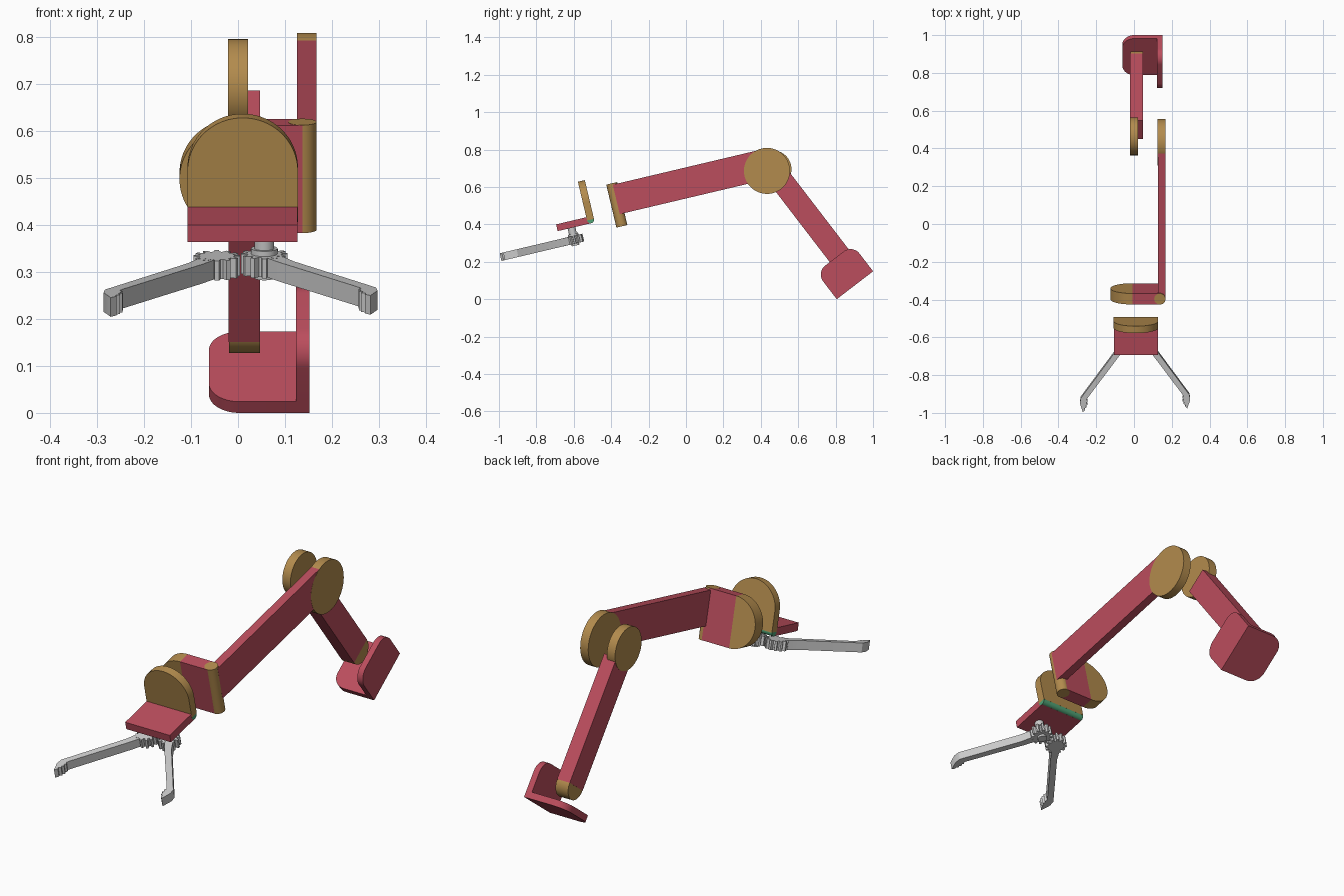
import bpy, bmesh
from math import sin, cos, pi, radians
from mathutils import Matrix, Vector

if "Cube" in bpy.data.objects:
    bpy.data.objects.remove(bpy.data.objects["Cube"])


def material(name, rgb):
    m = bpy.data.materials.new(name)
    m.diffuse_color = (*rgb, 1)
    m.use_nodes = True
    m.node_tree.nodes["Principled BSDF"].inputs["Base Color"].default_value = m.diffuse_color
    return m


RED = material("red", (0.50, 0.075, 0.11))
GOLD = material("gold", (0.45, 0.26, 0.075))
GREEN = material("green", (0.08, 0.36, 0.18))

# Two tilted frames: local (x, along, up)
UPPER = Matrix.Rotation(radians(13.3), 4, 'X')
LOWER = Matrix.Translation((0, 0.806, 0)) @ Matrix.Rotation(radians(37.5), 4, 'X')


def arc(cx, cy, r, a0=0, a1=360, n=48):
    full = a1 - a0 == 360
    k = n if full else n + 1
    return [(cx + r * cos(radians(a0 + (a1 - a0) * i / n)),
             cy + r * sin(radians(a0 + (a1 - a0) * i / n))) for i in range(k)]


def rect(x0, x1, y0, y1):
    return [(x0, y0), (x1, y0), (x1, y1), (x0, y1)]


def prism(name, frame, axis, pts, lo, hi, mat=None):
    """Extrude a flat profile from lo to hi along local axis 0, 1 or 2."""
    def place(p, h):
        c = list(p)
        c.insert(axis, h)
        return frame @ Vector(c)
    bm = bmesh.new()
    a = [bm.verts.new(place(p, lo)) for p in pts]
    b = [bm.verts.new(place(p, hi)) for p in pts]
    bm.faces.new(a)
    bm.faces.new(b)
    for i in range(len(pts)):
        j = (i + 1) % len(pts)
        bm.faces.new((a[i], a[j], b[j], b[i]))
    bmesh.ops.recalc_face_normals(bm, faces=bm.faces)
    me = bpy.data.meshes.new(name)
    bm.to_mesh(me)
    bm.free()
    ob = bpy.data.objects.new(name, me)
    bpy.context.collection.objects.link(ob)
    if mat:
        me.materials.append(mat)
    bpy.ops.object.select_all(action='DESELECT')
    ob.select_set(True)
    bpy.context.view_layer.objects.active = ob
    bpy.ops.object.shade_smooth_by_angle(angle=radians(25))
    return ob


# Base bracket: foot plate and side plate
prism("base_foot_plate", LOWER, 2,
      [(0.152, 0), (0.152, 0.245)] + arc(0.003, 0.18, 0.065, 90, 180, 12)
      + arc(0.003, 0.065, 0.065, 180, 270, 12), 0, 0.03, RED)
prism("base_side_plate", LOWER, 0,
      [(0, 0.03), (0.245, 0.03)] + arc(0.185, 0.12, 0.06, 0, 90, 12)
      + arc(0.06, 0.12, 0.06, 90, 180, 12), 0.123, 0.152, RED)

# Lower arm with base pivot and elbow disc
prism("lower_arm", LOWER, 0, rect(0.091, 0.213, 0.12, 0.702), -0.02, 0.047, RED)
prism("base_pivot", LOWER, 0, arc(0.152, 0.12, 0.0605), -0.0195, 0.0465, GOLD)
prism("lower_elbow_disc", LOWER, 0, arc(0.152, 0.76, 0.1), -0.0215, 0.021, GOLD)

# Upper arm with elbow disc
prism("upper_arm", UPPER, 0, rect(-0.24, 0.571, 0.524, 0.686), 0.126, 0.167, RED)
prism("upper_elbow_disc", UPPER, 0, arc(0.579, 0.568, 0.123), 0.1255, 0.1675, GOLD)

# Wrist plate: round end, flat middle, cylindrical corner
prism("wrist_round_end", UPPER, 1, arc(-0.007, 0.576, 0.1175, 90, 270), -0.274, -0.214, GOLD)
prism("wrist_plate", UPPER, 1, rect(-0.007, 0.137, 0.4585, 0.6935), -0.274, -0.214, RED)
prism("wrist_corner", UPPER, 2, arc(0.137, -0.244, 0.03), 0.458, 0.694, GOLD)

# Hand bracket: arched plate, shelf and corner rod
prism("hand_disc_plate", UPPER, 1,
      [(-0.1075, 0.531), (0.1275, 0.531)] + arc(0.01, 0.6265, 0.1175, 0, 180),
      -0.418, -0.380, GOLD)
prism("hand_shelf", UPPER, 2, rect(-0.107, 0.127, -0.584, -0.399), 0.512, 0.549, RED)
prism("hand_corner_rod", UPPER, 0, arc(-0.399, 0.531, 0.0188), -0.1072, 0.1272, GREEN)

# Gripper: toothed gears and hooked fingers, mirrored
FINGER = [(0.0, -0.03), (-0.02, 0.012), (-0.063, -0.07), (-0.238, -0.312), (-0.241, -0.34),
          (-0.226, -0.386), (-0.214, -0.374), (-0.217, -0.366), (-0.206, -0.360),
          (-0.210, -0.351), (-0.201, -0.345), (-0.207, -0.335), (-0.200, -0.328),
          (-0.206, -0.318), (-0.200, -0.308), (-0.031, -0.078)]


def gear(cx, cy, root, tip, teeth, phase):
    pts = []
    for i in range(teeth):
        for f, r in ((0, root), (0.3, root), (0.42, tip), (0.78, tip), (0.98, root)):
            a = 2 * pi * (i + f + phase) / teeth
            pts.append((cx + r * cos(a), cy + r * sin(a)))
    return pts


for side, sx, cx, cu, phase in (("left", 1, -0.045, -0.527, 0.4), ("right", -1, 0.056, -0.508, 0.4)):
    prism(side + "_finger", UPPER, 2, [(cx + sx * p, cu + q) for p, q in FINGER], 0.426, 0.468)
    prism(side + "_gear", UPPER, 2, gear(cx, cu, 0.037, 0.05, 12, phase), 0.4255, 0.4685)
prism("gripper_shaft", UPPER, 2, arc(0.056, -0.508, 0.021, n=32), 0.415, 0.513)
prism("gripper_collar", UPPER, 2, arc(0.056, -0.508, 0.028, n=32), 0.468, 0.48)
